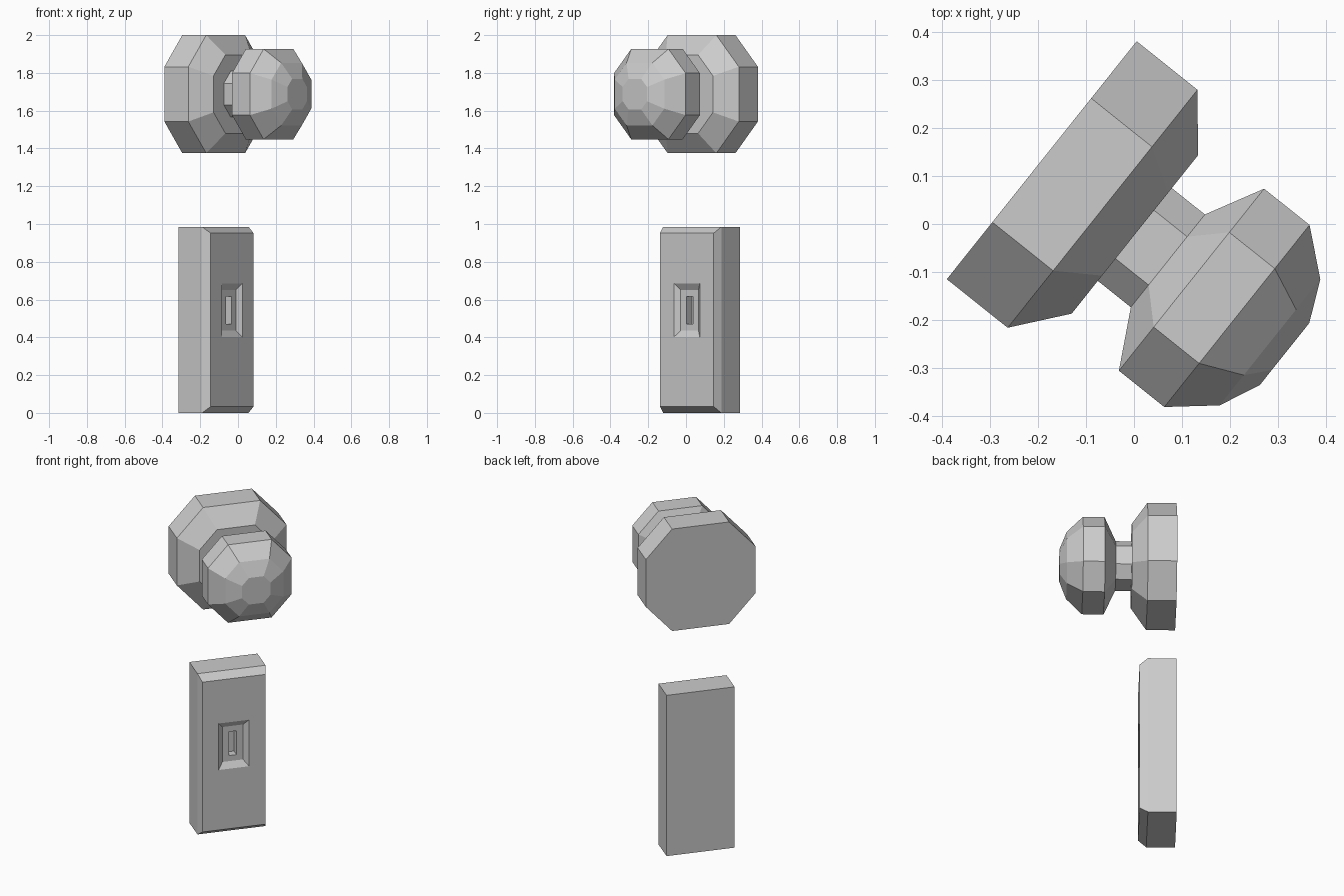
import bpy, bmesh, math
from mathutils import Matrix

if "Cube" in bpy.data.objects:
    bpy.data.objects.remove(bpy.data.objects["Cube"])

ANGLE = math.atan2(0.782, 0.624)   # heading of the back plane seen from above
U0 = -0.016                        # sideways centre in the rotated frame
ROT = Matrix.Rotation(ANGLE, 4, 'Z')


def octagon(s):
    """Slightly wide eight-sided outline, scaled by s."""
    a, b, c, d = 0.317 * s, 0.145 * s, 0.165 * s, 0.3125 * s
    return [(a, b), (c, d), (-c, d), (-a, b), (-a, -b), (-c, -d), (c, -d), (a, -b)]


def rect(w, h, dz=0.0):
    return [(w, h + dz), (-w, h + dz), (-w, -h + dz), (w, -h + dz)]


def loft(name, rings, z):
    """Bridge outlines [(depth, points)] along the outward axis and cap both ends."""
    bm = bmesh.new()
    loops = [[bm.verts.new((U0 + u, -depth, z + h)) for u, h in pts]
             for depth, pts in rings]
    for lo, hi in zip(loops, loops[1:]):
        n = len(lo)
        for i in range(n):
            j = (i + 1) % n
            bm.faces.new((lo[i], lo[j], hi[j], hi[i]))
    bm.faces.new(loops[0])
    bm.faces.new(loops[-1])
    bmesh.ops.transform(bm, matrix=ROT, verts=bm.verts)
    bmesh.ops.recalc_face_normals(bm, faces=bm.faces)
    me = bpy.data.meshes.new(name)
    bm.to_mesh(me)
    bm.free()
    ob = bpy.data.objects.new(name, me)
    bpy.context.collection.objects.link(ob)
    return ob


# Door knob: rose, stem and domed grip as one profile of (depth, scale)
knob_profile = [(-0.233, 1.0), (-0.071, 1.0), (0.015, 0.665), (0.015, 0.39),
                (0.103, 0.39), (0.166, 0.765), (0.287, 0.765), (0.375, 0.53),
                (0.414, 0.26)]
loft("door_knob", [(d, octagon(s)) for d, s in knob_profile], 1.6875)

# Lock plate: chamfered slab with a sloped recess and a deep key slot
loft("lock_plate", [
    (-0.233, rect(0.197, 0.4925)),
    (-0.073, rect(0.197, 0.4925)),
    (-0.027, rect(0.182, 0.459)),
    (-0.027, rect(0.088, 0.1425, 0.051)),
    (-0.050, rect(0.060, 0.107, 0.051)),
    (-0.050, rect(0.022, 0.073, 0.051)),
    (-0.100, rect(0.022, 0.073, 0.051)),
], 0.4925)
